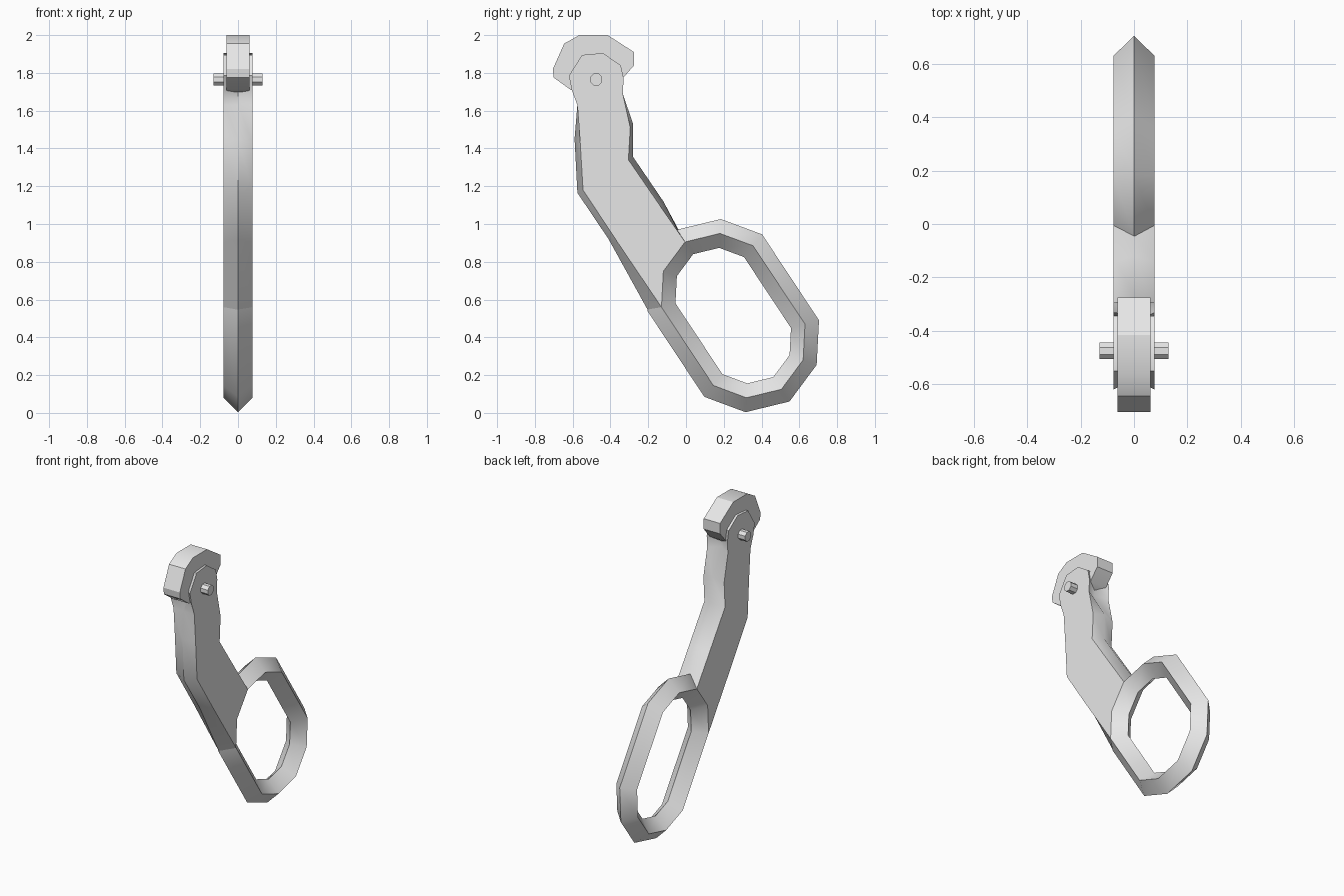
import bpy, bmesh, math
from mathutils import Vector

cube = bpy.data.objects.get("Cube")
if cube:
    bpy.data.objects.remove(cube, do_unlink=True)

HALF = 0.077          # half thickness of arm and ring

steel = bpy.data.materials.new("light grey steel")
steel.use_nodes = True
steel.diffuse_color = (0.8, 0.8, 0.8, 1)
steel.node_tree.nodes["Principled BSDF"].inputs["Base Color"].default_value = (0.8, 0.8, 0.8, 1)


def finish(name, bm, angle):
    """Turn a bmesh into a shaded object."""
    bmesh.ops.recalc_face_normals(bm, faces=bm.faces[:])
    mesh = bpy.data.meshes.new(name)
    bm.to_mesh(mesh)
    bm.free()
    mesh.materials.append(steel)
    obj = bpy.data.objects.new(name, mesh)
    bpy.context.collection.objects.link(obj)
    bpy.ops.object.select_all(action='DESELECT')
    obj.select_set(True)
    bpy.context.view_layer.objects.active = obj
    bpy.ops.object.shade_smooth_by_angle(angle=math.radians(angle))
    return obj


def loft(name, loops, angle, closed=False):
    """Skin (x, outline) loops in order; cap the ends or close into a tube."""
    bm = bmesh.new()
    rings = [[bm.verts.new((x, p[0], p[1])) for p in pts] for x, pts in loops]
    pairs = list(zip(rings, rings[1:]))
    if closed:
        pairs.append((rings[-1], rings[0]))
    else:
        bm.faces.new(rings[0])
        bm.faces.new(rings[-1])
    n = len(rings[0])
    for a, b in pairs:
        for i in range(n):
            j = (i + 1) % n
            bm.faces.new((a[i], a[j], b[j], b[i]))
    return finish(name, bm, angle)


def offset(pts, d):
    """Mitred outward offset of a clockwise outline."""
    out = []
    for i, p in enumerate(pts):
        e1 = (p - pts[i - 1]).normalized()
        e2 = (pts[(i + 1) % len(pts)] - p).normalized()
        n1, n2 = Vector((-e1.y, e1.x)), Vector((-e2.y, e2.x))
        out.append(p + (n1 + n2) * d / (1 + n1.dot(n2)))
    return out


# Finger ring: diamond section swept round a ten-sided oval
centre = Vector((0.25, 0.515))
half = [Vector(p) for p in ((-0.005, 0.905), (0.18, 0.95), (0.355, 0.885),
                            (0.63, 0.47), (0.62, 0.28))]
oval = half + [2 * centre - p for p in half]
loft("finger_ring", [(HALF, oval), (0, offset(oval, 0.073)),
                     (-HALF, oval), (0, offset(oval, -0.073))], 40, closed=True)

# Arm: flat sides with a ridge along the middle (side y, z, ridge y, z)
arm = [
    (-0.005, 0.905, -0.04, 0.96), (-0.14, 1.10, -0.12, 1.12),
    (-0.305, 1.34, -0.28, 1.355), (-0.295, 1.51, -0.28, 1.53),
    (-0.335, 1.69, -0.38, 1.70), (-0.33, 1.77, -0.37, 1.77),
    (-0.345, 1.84, -0.345, 1.84), (-0.44, 1.905, -0.44, 1.905),
    (-0.55, 1.895, -0.55, 1.895), (-0.62, 1.785, -0.58, 1.785),
    (-0.605, 1.71, -0.54, 1.70), (-0.575, 1.63, -0.575, 1.63),
    (-0.56, 1.43, -0.59, 1.45), (-0.545, 1.18, -0.575, 1.165),
    (-0.36, 0.90, -0.41, 0.92), (-0.13, 0.56, -0.20, 0.54),
    (-0.12, 0.75, -0.10, 0.74),
]
side = [p[:2] for p in arm]
ridge = [p[2:] for p in arm]
loft("arm", [(-HALF, side), (0, ridge), (HALF, side)], 40)

# Faceted head held in the top of the arm
head = [(-0.705, 1.82), (-0.645, 1.955), (-0.565, 2.0), (-0.415, 2.0),
        (-0.275, 1.91), (-0.275, 1.84), (-0.34, 1.765), (-0.40, 1.72),
        (-0.56, 1.70), (-0.61, 1.71), (-0.70, 1.775)]
loft("head", [(-0.061, head), (0.061, head)], 30)

# Pivot pin through the head
pin = [(-0.475 + 0.034 * math.cos(a), 1.765 + 0.034 * math.sin(a))
       for a in (math.tau * (k + 0.5) / 8 for k in range(8))]
loft("pivot_pin", [(-0.13, pin), (0.13, pin)], 30)
